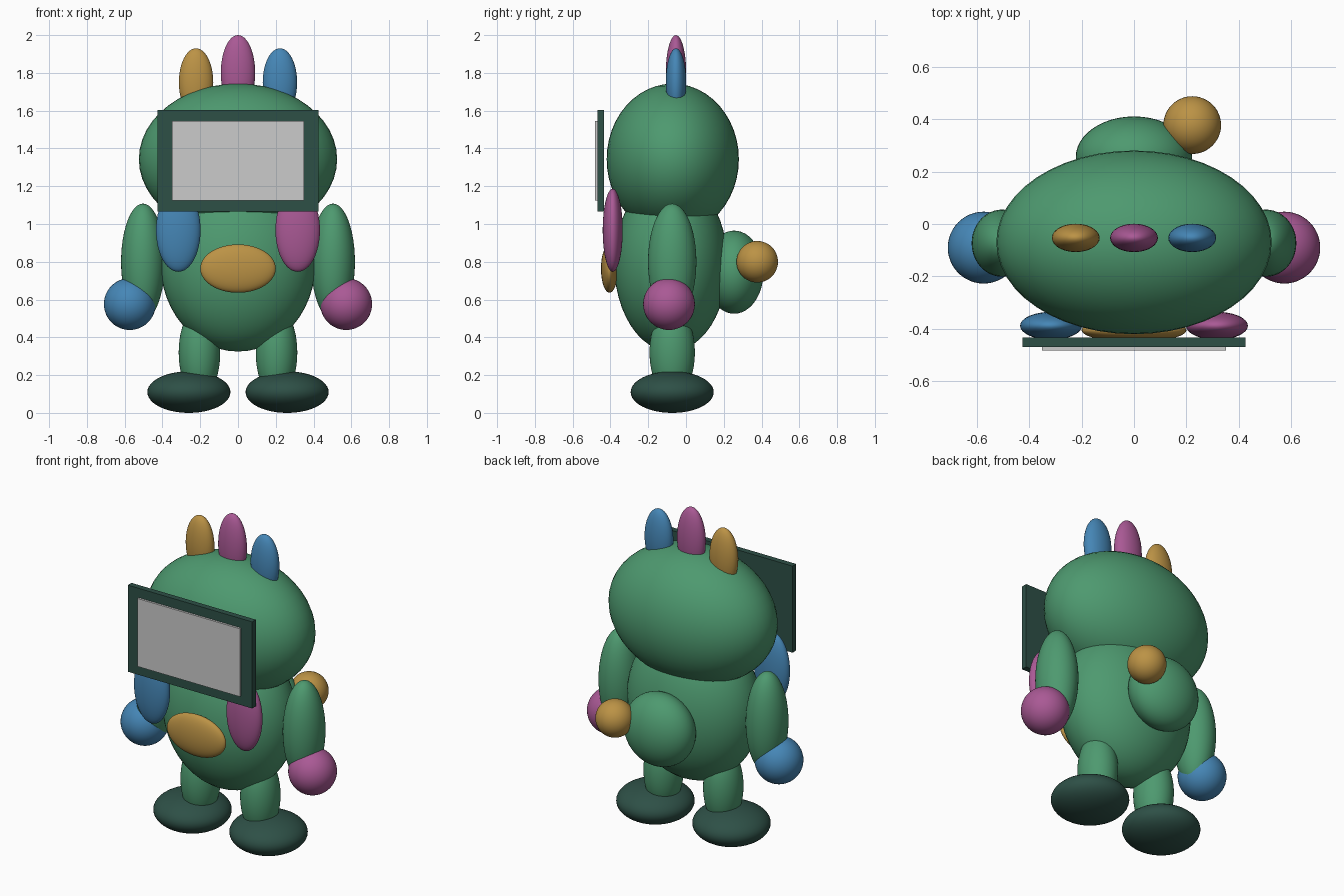
import bpy

if "Cube" in bpy.data.objects:
    bpy.data.objects.remove(bpy.data.objects["Cube"])

COLORS = {
    "green": (0.075, 0.32, 0.16, 1),
    "blue": (0.06, 0.24, 0.47, 1),
    "pink": (0.40, 0.10, 0.30, 1),
    "gold": (0.50, 0.29, 0.06, 1),
    "dark": (0.027, 0.08, 0.062, 1),
}
mats = {}
for key, rgba in COLORS.items():
    mats[key] = bpy.data.materials.new(key)
    mats[key].diffuse_color = rgba


def finish(name, scale, color):
    ob = bpy.context.object
    ob.name = name
    ob.scale = scale
    bpy.ops.object.transform_apply(location=False, rotation=False, scale=True)
    if color:
        ob.data.materials.append(mats[color])
    return ob


def ellipsoid(name, center, radii, color):
    bpy.ops.mesh.primitive_uv_sphere_add(segments=48, ring_count=24, radius=1, location=center)
    ob = finish(name, radii, color)
    bpy.ops.object.shade_smooth()
    return ob


def box(name, center, size, color=None):
    bpy.ops.mesh.primitive_cube_add(size=1, location=center)
    return finish(name, size, color)


# Head and body
ellipsoid("head", (0, -0.07, 1.343), (0.525, 0.35, 0.40), "green")
ellipsoid("body", (0, -0.08, 0.79), (0.41, 0.30, 0.465), "green")

# Head crest
ellipsoid("crest_middle", (0, -0.053, 1.80), (0.091, 0.054, 0.20), "pink")
ellipsoid("crest_left", (-0.222, -0.053, 1.75), (0.091, 0.054, 0.18), "gold")
ellipsoid("crest_right", (0.222, -0.053, 1.75), (0.091, 0.054, 0.18), "blue")

# Face display
box("display_frame", (0, -0.451, 1.335), (0.85, 0.036, 0.535), "dark")
box("display_panel", (0, -0.475, 1.335), (0.70, 0.014, 0.42))

# Limbs and chest patches, mirrored with alternating accent colours
for side, s, accent in (("left", -1, "blue"), ("right", 1, "pink")):
    ellipsoid("arm_" + side, (s * 0.503, -0.073, 0.80), (0.116, 0.128, 0.308), "green")
    ellipsoid("hand_" + side, (s * 0.573, -0.09, 0.576), (0.137, 0.137, 0.137), accent)
    ellipsoid("leg_" + side, (s * 0.204, -0.073, 0.32), (0.11, 0.12, 0.24), "green")
    ellipsoid("foot_" + side, (s * 0.26, -0.073, 0.11), (0.22, 0.22, 0.11), "dark")
    ellipsoid("chest_patch_" + side, (s * 0.316, -0.388, 0.967), (0.118, 0.053, 0.22), accent)

# Belly patch
ellipsoid("belly_patch", (0, -0.405, 0.764), (0.20, 0.045, 0.128), "gold")

# Tail with ball tip
ellipsoid("tail", (0, 0.255, 0.745), (0.222, 0.155, 0.22), "green")
ellipsoid("tail_ball", (0.222, 0.377, 0.80), (0.11, 0.11, 0.11), "gold")

for m in bpy.data.materials:
    if m.users and not m.is_grease_pencil:
        m.use_nodes = True
        m.node_tree.nodes["Principled BSDF"].inputs["Base Color"].default_value = m.diffuse_color
